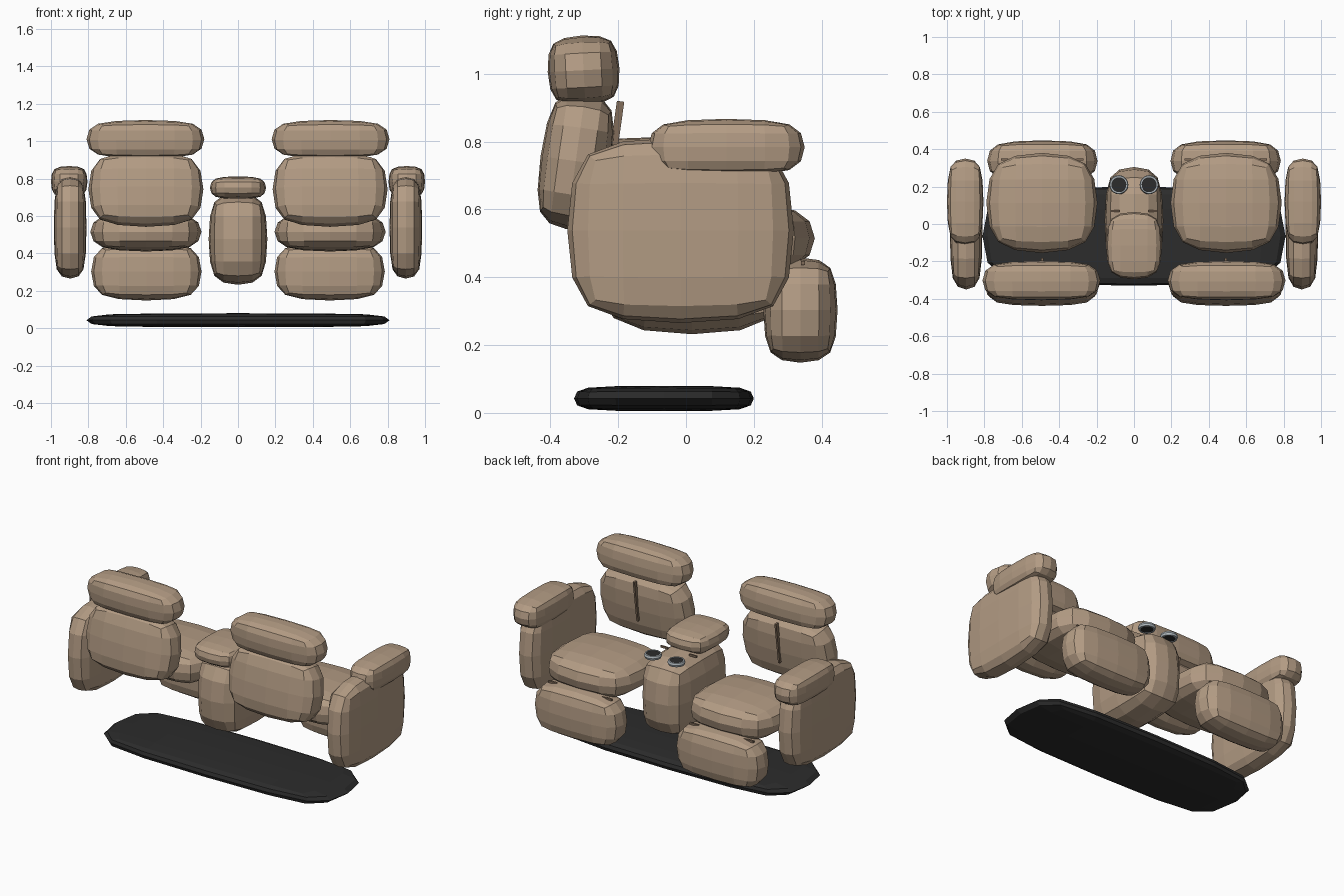
import bpy, bmesh, math
from mathutils import Matrix

if "Cube" in bpy.data.objects:
    bpy.data.objects.remove(bpy.data.objects["Cube"])


def material(name, r, g, b):
    m = bpy.data.materials.new(name)
    m.diffuse_color = (r, g, b, 1)
    m.use_nodes = True
    m.node_tree.nodes["Principled BSDF"].inputs["Base Color"].default_value = m.diffuse_color
    return m


LEATHER = material("tan_leather", 0.45, 0.33, 0.23)
SEAM = material("seam_brown", 0.22, 0.15, 0.10)
BLACK = material("black_base", 0.025, 0.025, 0.025)
METAL = material("cup_metal", 0.45, 0.50, 0.53)


def finish(bm, name, mat):
    me = bpy.data.meshes.new(name)
    bmesh.ops.recalc_face_normals(bm, faces=bm.faces)
    bm.to_mesh(me)
    bm.free()
    me.materials.append(mat)
    ob = bpy.data.objects.new(name, me)
    bpy.context.collection.objects.link(ob)
    return ob


def cushion(name, xr, yr, zr, tilt=0, round_=0.17, puff=0.0, mat=LEATHER):
    """Padded box: proportionally bevelled cube, subdivided, fitted to ranges."""
    bm = bmesh.new()
    bmesh.ops.create_cube(bm, size=2)
    bmesh.ops.bevel(bm, geom=bm.edges[:], offset=round_ * 2, segments=1,
                    affect='EDGES', profile=0.5)
    ob = finish(bm, name, mat)
    sub = ob.modifiers.new("soften", 'SUBSURF')
    sub.levels = sub.render_levels = 1
    dg = bpy.context.evaluated_depsgraph_get()
    me = bpy.data.meshes.new_from_object(ob.evaluated_get(dg))
    ob.modifiers.clear()
    ob.data = me
    # swell the middle of each face, then fit exactly to the given size
    for v in me.vertices:
        x, y, z = v.co
        v.co = (x * (1 + puff * (1 - y * y) * (1 - z * z)),
                y * (1 + puff * (1 - x * x) * (1 - z * z)),
                z * (1 + puff * (1 - x * x) * (1 - y * y)))
    top = [max(abs(v.co[i]) for v in me.vertices) for i in range(3)]
    rng = (xr, yr, zr)
    half = [(r[1] - r[0]) / 2 for r in rng]
    me.transform(Matrix.Diagonal([half[i] / top[i] for i in range(3)] + [1]))
    me.transform(Matrix.Rotation(math.radians(tilt), 4, 'X'))
    me.transform(Matrix.Translation([(r[0] + r[1]) / 2 for r in rng]))
    for p in me.polygons:
        p.use_smooth = False
    return ob


def strip(name, loc, size, tilt=0):
    bm = bmesh.new()
    bmesh.ops.create_cube(bm, size=1)
    bm.transform(Matrix.Translation(loc) @ Matrix.Rotation(math.radians(tilt), 4, 'X')
                 @ Matrix.Diagonal((*size, 1)))
    return finish(bm, name, SEAM)


def cup_holder(name, x, y, z):
    """Metal ring turned from a small profile, plus a dark well."""
    bm = bmesh.new()
    n = 20
    prof = [(0.038, -0.012), (0.047, -0.012), (0.051, 0), (0.047, 0.012), (0.040, 0.012)]
    rings = [[bm.verts.new((x + r * math.cos(2 * math.pi * i / n),
                            y + r * math.sin(2 * math.pi * i / n), z + h))
              for i in range(n)] for r, h in prof]
    for k in range(len(prof)):
        a, b = rings[k], rings[(k + 1) % len(prof)]
        for i in range(n):
            j = (i + 1) % n
            bm.faces.new((a[i], a[j], b[j], b[i]))
    finish(bm, name + "_ring", METAL)
    bm = bmesh.new()
    bmesh.ops.create_cone(bm, cap_ends=True, segments=n, radius1=0.041, radius2=0.041,
                          depth=0.018, matrix=Matrix.Translation((x, y, z)))
    finish(bm, name + "_well", BLACK)


# floor base
cushion("base", (-0.81, 0.81), (-0.33, 0.20), (0.005, 0.08), round_=0.14, mat=BLACK)

# two recliners with outer arms
for side, s in (("right", 1), ("left", -1)):
    def xr(a, b):
        return tuple(sorted((s * a, s * b)))
    cushion(side + "_seat", xr(0.195, 0.79), (-0.155, 0.38), (0.41, 0.62), puff=0.08)
    cushion(side + "_footrest", xr(0.195, 0.785), (0.228, 0.447), (0.148, 0.458), puff=0.03)
    cushion(side + "_backrest", xr(0.185, 0.80), (-0.43, -0.22), (0.54, 0.945), tilt=-8, puff=0.04)
    cushion(side + "_headrest", xr(0.18, 0.81), (-0.408, -0.196), (0.908, 1.113), tilt=3, puff=0.03)
    cushion(side + "_arm_panel", xr(0.81, 0.985), (-0.35, 0.318), (0.265, 0.812), round_=0.16, puff=0.02)
    cushion(side + "_armrest", xr(0.805, 1.0), (-0.112, 0.35), (0.70, 0.867), puff=0.03)
    strip(side + "_backrest_seam", (s * 0.49, -0.211, 0.79), (0.012, 0.022, 0.26), tilt=-8)
    strip(side + "_footrest_seam", (s * 0.49, 0.345, 0.442), (0.44, 0.012, 0.012))
    cup_holder(side + "_cup", s * 0.081, 0.21, 0.722)
    strip(side + "_console_seam", (s * 0.10, 0.07, 0.712), (0.05, 0.01, 0.012))

# centre console and its padded lid
cushion("console", (-0.157, 0.157), (-0.27, 0.305), (0.232, 0.722), puff=0.03)
cushion("console_pad", (-0.15, 0.15), (-0.295, 0.065), (0.69, 0.812), puff=0.05)
